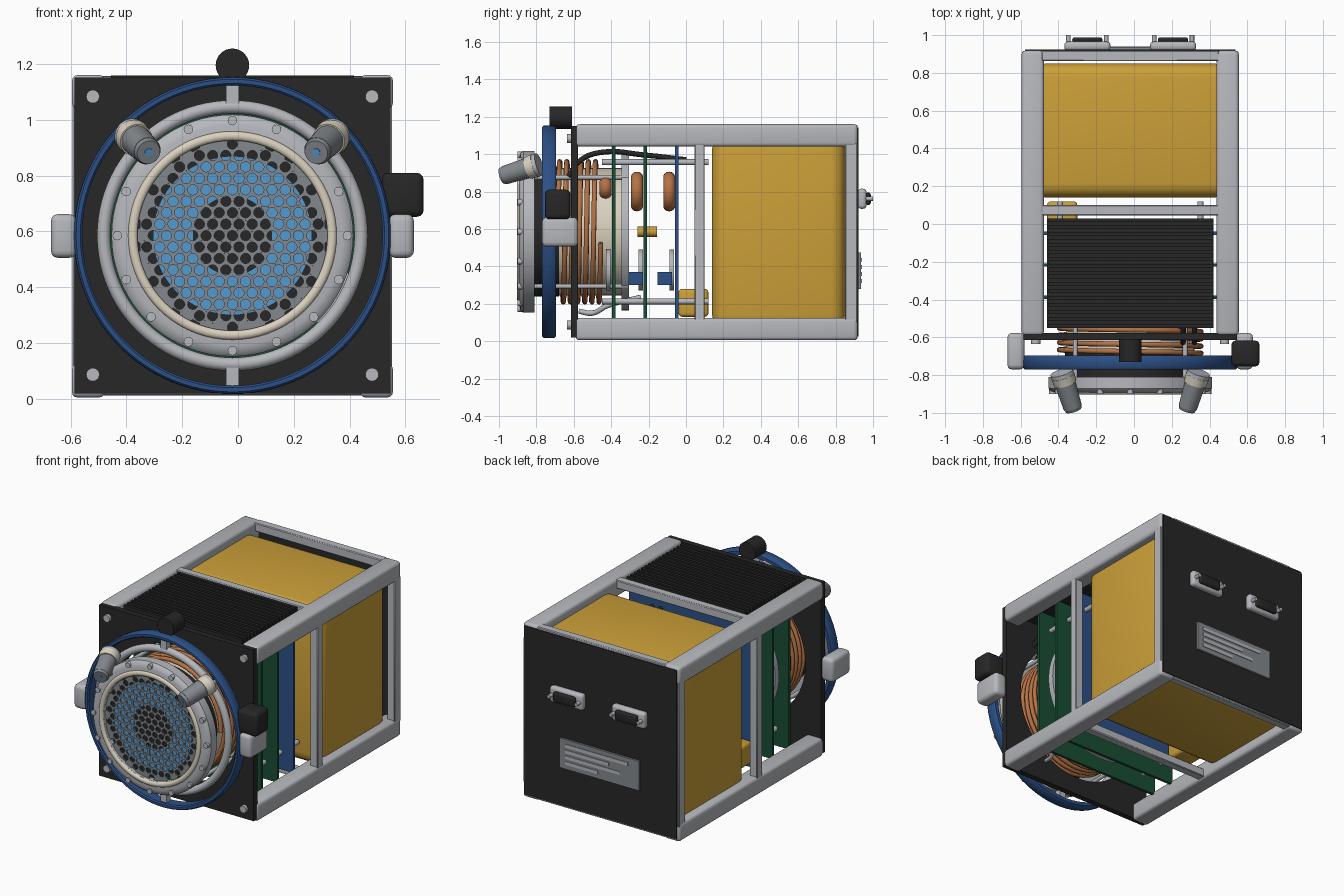
import bpy, bmesh, math
from mathutils import Vector

cube = bpy.data.objects.get("Cube")
if cube:
    bpy.data.objects.remove(cube, do_unlink=True)

CX, CZ = -0.02, 0.585   # axis of the whole unit


def material(name, *rgb):
    m = bpy.data.materials.new(name)
    m.use_nodes = True
    m.diffuse_color = (*rgb, 1)
    m.node_tree.nodes["Principled BSDF"].inputs["Base Color"].default_value = (*rgb, 1)
    return m


BLACK = material("black", 0.02, 0.02, 0.02)
SILVER = material("silver", 0.47, 0.48, 0.51)
GREY = material("slate grey", 0.23, 0.25, 0.27)
YELLOW = material("amber yellow", 0.6, 0.35, 0.04)
BLUE = material("deep blue", 0.025, 0.08, 0.24)
SKY = material("sky blue", 0.09, 0.32, 0.63)
GREEN = material("board green", 0.01, 0.075, 0.033)
COPPER = material("copper", 0.46, 0.17, 0.06)
CREAM = material("cream", 0.7, 0.64, 0.52)


def finish(name, bm, mat, smooth=True):
    bmesh.ops.recalc_face_normals(bm, faces=bm.faces)
    me = bpy.data.meshes.new(name)
    bm.to_mesh(me)
    bm.free()
    me.materials.append(mat)
    ob = bpy.data.objects.new(name, me)
    ob.location.x = CX
    bpy.context.collection.objects.link(ob)
    if smooth:
        bpy.ops.object.select_all(action='DESELECT')
        ob.select_set(True)
        bpy.context.view_layer.objects.active = ob
        bpy.ops.object.shade_smooth_by_angle(angle=math.radians(40))
    return ob


def box(name, x, y, z, mat, bevel=0, seg=3):
    """Box from (min, max) ranges; x is measured from the unit's axis."""
    bm = bmesh.new()
    bmesh.ops.create_cube(bm, size=1)
    for v in bm.verts:
        v.co = [r[0] if c < 0 else r[1] for c, r in zip(v.co, (x, y, z))]
    if bevel:
        bmesh.ops.bevel(bm, geom=bm.edges[:], offset=bevel, segments=seg, profile=0.5, affect='EDGES')
    return finish(name, bm, mat, bool(bevel))


def cyl(name, a, b, r, mat, seg=24, r2=None):
    a, b = Vector(a), Vector(b)
    bm = bmesh.new()
    bmesh.ops.create_cone(bm, cap_ends=True, segments=seg, radius1=r,
                          radius2=r if r2 is None else r2, depth=(b - a).length)
    rot = (b - a).to_track_quat('Z', 'Y')
    for v in bm.verts:
        v.co = rot @ v.co + (a + b) / 2
    return finish(name, bm, mat)


def lathe(name, profile, mat, seg=72, square=()):
    """Spin a closed (radius, y) profile; points listed in square trace a square instead."""
    bm = bmesh.new()
    rings = []
    for i in range(seg):
        t = 2 * math.pi * i / seg
        c, s = math.cos(t), math.sin(t)
        k = 1 / max(abs(c), abs(s))
        rings.append([bm.verts.new((r * c * f, y, CZ + r * s * f))
                      for j, (r, y) in enumerate(profile) for f in [k if j in square else 1]])
    n = len(profile)
    for i in range(seg):
        p, q = rings[i], rings[(i + 1) % seg]
        for j in range(n):
            bm.faces.new((p[j], q[j], q[(j + 1) % n], p[(j + 1) % n]))
    return finish(name, bm, mat)


def oval(r, y, rr, ry, n=14):
    return [(r + rr * math.cos(2 * math.pi * i / n), y + ry * math.sin(2 * math.pi * i / n)) for i in range(n)]


def tube(name, pts, r, mat, smooth_path=True):
    cu = bpy.data.curves.new(name, 'CURVE')
    cu.dimensions = '3D'
    cu.bevel_depth, cu.bevel_resolution, cu.resolution_u = r, 2, 6
    cu.use_fill_caps = True
    if smooth_path:
        sp = cu.splines.new('BEZIER')
        sp.bezier_points.add(len(pts) - 1)
        for bp, p in zip(sp.bezier_points, pts):
            bp.co = p
            bp.handle_left_type = bp.handle_right_type = 'AUTO'
    else:
        sp = cu.splines.new('POLY')
        sp.points.add(len(pts) - 1)
        for q, p in zip(sp.points, pts):
            q.co = (*p, 1)
    cu.materials.append(mat)
    ob = bpy.data.objects.new(name, cu)
    ob.location.x = CX
    bpy.context.collection.objects.link(ob)


SIDES = (-1, 1)


def span(s, a, b):
    return tuple(sorted((s * a, s * b)))


# Frame: four long rails, rear and middle cross frames
for s in SIDES:
    for zr in ((0.005, 0.125), (1.04, 1.16)):
        box("long_rail", span(s, 0.457, 0.575), (-0.59, 0.918), zr, SILVER, 0.02)
    box("middle_post", span(s, 0.515, 0.572), (0.045, 0.1), (0.1, 1.06), SILVER, 0.005, 1)
    box("rear_post", span(s, 0.515, 0.572), (0.85, 0.916), (0.1, 1.06), SILVER, 0.005, 1)
    box("middle_crossbar", (-0.47, 0.47), (0.045, 0.1), sorted((CZ + s * 0.515, CZ + s * 0.57)), SILVER, 0.005, 1)
    box("rear_crossbar", (-0.47, 0.47), (0.862, 0.918), sorted((CZ + s * 0.515, CZ + s * 0.572)), SILVER, 0.005, 1)

# Battery block, rear panel and finned cooler
box("battery_block", (-0.522, 0.522), (0.14, 0.85), (0.063, 1.107), YELLOW, 0.075, 4)
box("rear_panel", (-0.558, 0.558), (0.905, 0.923), (0.025, 1.142), BLACK)
box("cooler_base", (-0.44, 0.44), (-0.55, 0.03), (1.085, 1.13), BLACK)
fins = 16
for i in range(fins):
    y = -0.55 + i * 0.56 / (fins - 1)
    box("cooler_fin", (-0.435, 0.435), (y, y + 0.02), (1.12, 1.158), BLACK)

# Rear sockets
for x in (-0.227, 0.227):
    box("socket_flange", (x - 0.122, x + 0.122), (0.918, 0.965), (0.708, 0.815), SILVER, 0.018)
    box("socket_core", (x - 0.08, x + 0.08), (0.96, 0.988), (0.728, 0.795), BLACK, 0.012)
    for s in SIDES:
        cyl("socket_screw", (x + s * 0.1, 0.96, 0.762), (x + s * 0.1, 1.0, 0.762), 0.012, SILVER, 12)

# Rear label plate with raised bars
box("label_plate", (-0.29, 0.29), (0.92, 0.936), (0.28, 0.475), GREY)
for i, length in enumerate((0.46, 0.32, 0.4, 0.24)):
    z = 0.425 - i * 0.038
    box("label_bar", (0.25 - length, 0.25), (0.935, 0.94), (z, z + 0.021), SILVER)

# Front plate with round opening and corner screws
lathe("front_plate", [(0.45, -0.577), (0.566, -0.577), (0.566, -0.615), (0.45, -0.615)], BLACK, square=(1, 2))
for s in SIDES:
    for t in SIDES:
        cyl("plate_screw", (s * 0.5, -0.61, CZ + t * 0.498), (s * 0.5, -0.635, CZ + t * 0.498), 0.024, SILVER, 16)

# Guard ring, side tabs, side box and top knob
lathe("guard_ring", [(0.538, -0.695), (0.56, -0.695), (0.567, -0.703), (0.568, -0.732), (0.567, -0.762),
                     (0.56, -0.77), (0.545, -0.77), (0.538, -0.762)], BLUE, 96)
lathe("mounting_ring", oval(0.461, -0.73, 0.024, 0.024), SILVER, 96)
for s in SIDES:
    box("side_tab", span(s, 0.56, 0.65), (-0.77, -0.577), (0.505, 0.662), SILVER, 0.025)
    box("ring_spoke", (-0.023, 0.023), (-0.75, -0.71), sorted((CZ + s * 0.465, CZ + s * 0.545)), SILVER)
box("side_box", (0.535, 0.685), (-0.755, -0.617), (0.652, 0.81), BLACK, 0.025)
cyl("top_knob", (0, -0.61, 1.195), (0, -0.73, 1.195), 0.06, BLACK, 32)

# Sound head: flange, cream rim, core and coil former
lathe("head_flange", [(0.34, -0.81), (0.433, -0.81), (0.433, -0.87), (0.42, -0.885),
                      (0.395, -0.892), (0.34, -0.892)], SILVER)
for i in range(16):
    a = i * math.pi / 8
    x, z = 0.412 * math.cos(a), CZ + 0.412 * math.sin(a)
    cyl("flange_bolt", (x, -0.87, z), (x, -0.9, z), 0.017, SILVER, 12)
lathe("cream_rim", oval(0.357, -0.89, 0.017, 0.014), CREAM)
cyl("head_core", (0, -0.855, CZ), (0, -0.68, CZ), 0.345, BLACK, 64)
lathe("blue_membrane", [(0.14, -0.85), (0.285, -0.85), (0.285, -0.862), (0.14, -0.862)], SKY)
cyl("coil_former", (0, -0.7, CZ), (0, -0.33, CZ), 0.34, CREAM, 64)
cyl("rear_head_disc", (0, -0.345, CZ), (0, -0.305, CZ), 0.42, SILVER, 64)

# Perforated face: hexagonal cells, each with a round hole, solid cells at the border
bm = bmesh.new()
angles = [math.pi * i / 6 for i in range(12)]
for row in range(-9, 10):
    for k in range(-8, 9):
        x, z = (k + (row % 2) / 2) * 0.0473, row * 0.041
        d = math.hypot(x, z)
        if d > 0.352:
            continue

        def loop(radius, y):
            return [bm.verts.new((x + r * math.cos(a), y, CZ + z + r * math.sin(a)))
                    for i, a in enumerate(angles) for r in [radius(i)]]

        outer = loop(lambda i: 0.0273 if i % 2 else 0.02365, -0.876)
        if d > 0.33:
            bm.faces.new(outer)
            continue
        rim, back = loop(lambda i: 0.0185, -0.876), loop(lambda i: 0.0185, -0.868)
        for a, b in ((outer, rim), (rim, back)):
            for i in range(12):
                j = (i + 1) % 12
                bm.faces.new((a[i], a[j], b[j], b[i]))
finish("perforated_face", bm, GREY, False)

# Copper winding
turns, steps = 6, 40
tube("copper_winding", [(0.375 * math.cos(2 * math.pi * i / steps), -0.685 + 0.23 * i / (turns * steps),
                         CZ + 0.375 * math.sin(2 * math.pi * i / steps)) for i in range(turns * steps)],
     0.014, COPPER, False)

# Two angled sensors with cream collars and blue lenses
for s in SIDES:
    base, tip = Vector((s * 0.363, -0.785, 0.945)), Vector((s * 0.3, -0.985, 0.883))
    at = lambda t: base.lerp(tip, t)
    cyl("sensor_foot", at(0), at(0.12), 0.062, SILVER, 32)
    cyl("sensor_collar", at(0.1), at(0.3), 0.064, CREAM, 32, 0.06)
    cyl("sensor_body", at(0.28), at(0.92), 0.055, GREY, 32, 0.05)
    cyl("sensor_nose", at(0.9), at(1), 0.05, GREY, 32, 0.043)
    cyl("sensor_lens", at(0.99), at(1.015), 0.015, SKY, 16)

# Circuit boards and tie rods
for name, y, mat in (("front_board", -0.387, GREEN), ("middle_board", -0.217, GREEN), ("rear_board", -0.05, BLUE)):
    box(name, (-0.467, 0.467), (y - 0.009, y + 0.009), (0.1, 1.065), mat)
for s in SIDES:
    for t in SIDES:
        x, z = s * 0.291, CZ + t * 0.291
        cyl("head_rod", (x, -0.82, z), (x, -0.31, z), 0.013, SILVER, 12)
        x, z = s * 0.372, CZ + t * 0.372
        cyl("board_rod", (x, -0.45, z), (x, 0.12, z), 0.016, SILVER, 12)

# Board components: ring coils, discs, connectors
for x, y, r in ((0.05, -0.262, 0.078), (0.05, -0.09, 0.078), (0.28, -0.43, 0.03)):
    ring = lathe("ring_coil", oval(r, y, 0.028, 0.032), COPPER, 32)
    ring.location.x, ring.location.z = CX + x, 0.8 - CZ + (0.02 if r < 0.05 else 0)
for x, y in ((0.05, -0.243), (0.05, -0.075), (0.33, -0.415)):
    cyl("round_part", (x, y - 0.012, 0.38), (x, y + 0.012, 0.38), 0.11, SILVER, 32)
for y in (-0.28, -0.125):
    box("blue_connector", (0.1, 0.2), (y - 0.027, y + 0.05), (0.3, 0.37), BLUE)
cyl("yellow_part", (0.1, -0.26, 0.585), (0.1, -0.155, 0.585), 0.027, YELLOW, 16)
box("small_yellow_pack", (-0.44, -0.28), (-0.04, 0.12), (0.13, 0.28), YELLOW, 0.02)

# Cables
for x in (0.28, 0.34):
    tube("black_cable", [(x, -0.63, 0.88), (x, -0.56, 0.97), (x, -0.45, 1.01), (x - 0.03, -0.22, 0.995),
                         (x - 0.05, 0.0, 0.97)], 0.014, BLACK)
tube("silver_cable", [(0.25, -0.57, 0.16), (0.27, -0.5, 0.15), (0.3, -0.42, 0.19), (0.3, -0.24, 0.235)], 0.014, SILVER)
